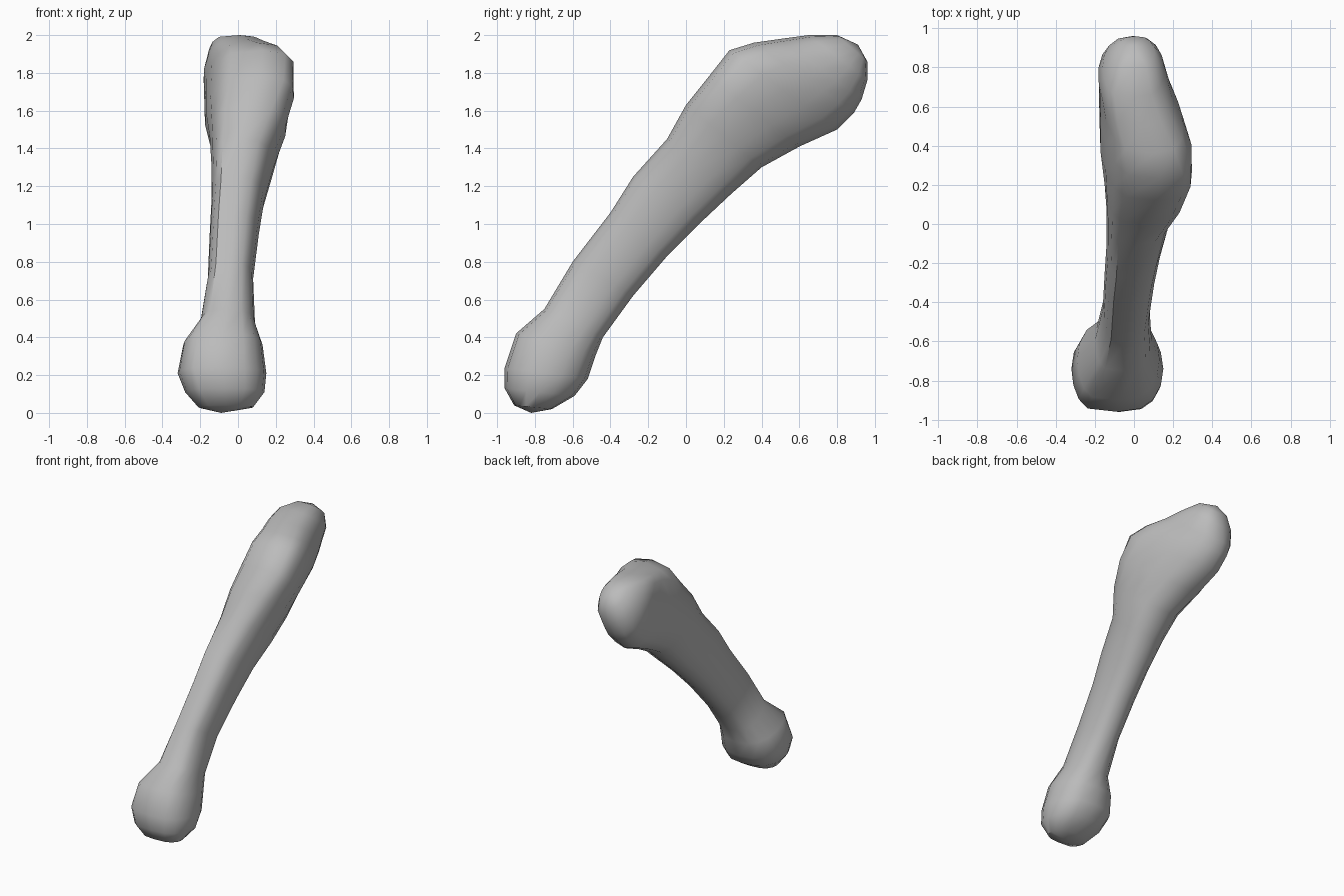
import bpy
import bmesh
from math import pi, sin, cos

SEGMENTS = 16

cube = bpy.data.objects.get("Cube")
if cube:
    bpy.data.objects.remove(cube, do_unlink=True)


def make_material(name, color):
    mat = bpy.data.materials.new(name)
    mat.use_nodes = True
    mat.diffuse_color = color
    mat.node_tree.nodes["Principled BSDF"].inputs["Base Color"].default_value = color
    return mat


def lerp(a, b, t):
    return a + (b - a) * t


# Each station: front edge (y, z), back edge (y, z),
# x range towards the front edge, x range towards the back edge
def even(front, back, span):
    return front, back, span, span


lower_knob = [
    even((-.91, .04), (-.71, .02), (-.21, .08)),
    even((-.96, .13), (-.59, .09), (-.28, .14)),
    even((-.96, .24), (-.52, .18), (-.32, .15)),
    even((-.90, .42), (-.48, .30), (-.29, .13)),
]
shaft = [
    even((-.75, .55), (-.44, .40), (-.20, .09)),
    even((-.60, .80), (-.28, .62), (-.16, .08)),
    even((-.40, 1.06), (-.10, .83), (-.15, .11)),
    even((-.28, 1.25), (.08, 1.01), (-.14, .14)),
    even((-.10, 1.45), (.24, 1.16), (-.14, .19)),
]
# The head carries a wide lobe at the front and narrows to the back
upper_head = [
    ((0, 1.63), (.40, 1.30), (-.14, .29), (-.16, .21)),
    ((.12, 1.78), (.60, 1.41), (-.13, .37), (-.21, .17)),
    ((.23, 1.92), (.80, 1.50), (-.12, .38), (-.22, .14)),
    ((.36, 1.96), (.89, 1.59), (-.12, .32), (-.22, .13)),
    ((.50, 1.98), (.93, 1.66), (-.15, .24), (-.21, .13)),
    ((.65, 2.0), (.96, 1.76), (-.16, .17), (-.16, .14)),
    ((.80, 2.0), (.96, 1.86), (-.09, .11), (-.09, .10)),
]
bottom_tip = (-.09, -.82, 0)
top_tip = (0, .91, 1.95)


def section(bm, station):
    """One closed ring, squarer at the front corner of its right side."""
    front, back, front_span, back_span = station
    ring = []
    for i in range(SEGMENTS):
        angle = 2 * pi * i / SEGMENTS
        depth = (1 - cos(angle)) / 2
        low = lerp(front_span[0], back_span[0], depth)
        high = lerp(front_span[1], back_span[1], depth)
        if angle < pi:
            side = abs(sin(angle)) ** .7
        else:
            side = -abs(sin(angle)) ** lerp(.45, .8, depth)
        x = (low + high) / 2 + side * (high - low) / 2
        y = lerp(front[0], back[0], depth)
        z = lerp(front[1], back[1], depth)
        ring.append(bm.verts.new((x, y, z)))
    return ring


def cap(bm, ring, tip):
    """Close an end with a fan of triangles."""
    centre = bm.verts.new(tip)
    for i, vert in enumerate(ring):
        bm.faces.new((vert, ring[(i + 1) % SEGMENTS], centre))


# Loft the whole bone as a single skin
bm = bmesh.new()
rings = [section(bm, s) for s in lower_knob + shaft + upper_head]
for lower, upper in zip(rings, rings[1:]):
    for i in range(SEGMENTS):
        j = (i + 1) % SEGMENTS
        bm.faces.new((lower[i], lower[j], upper[j], upper[i]))
cap(bm, rings[0], bottom_tip)
cap(bm, rings[-1], top_tip)
bmesh.ops.recalc_face_normals(bm, faces=bm.faces[:])

mesh = bpy.data.meshes.new("bone")
bm.to_mesh(mesh)
bm.free()
bone = bpy.data.objects.new("bone", mesh)
bpy.context.collection.objects.link(bone)
mesh.materials.append(make_material("plain grey", (.5, .5, .5, 1)))

# Smooth skin with the sharper ridges kept
bpy.ops.object.select_all(action="DESELECT")
bone.select_set(True)
bpy.context.view_layer.objects.active = bone
bpy.ops.object.shade_smooth_by_angle(angle=pi / 4)
